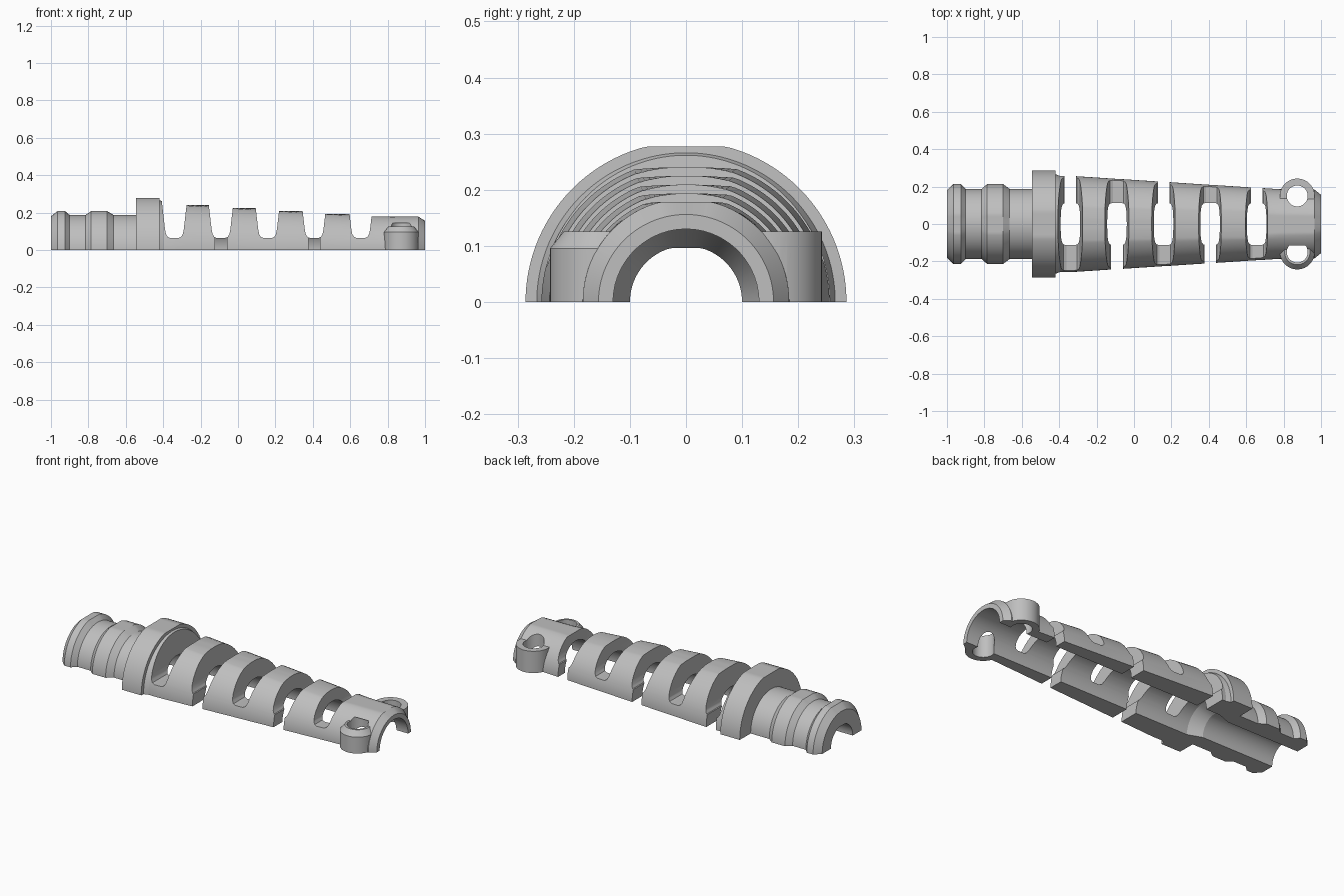
import bpy, bmesh, math
from mathutils import Vector

cube = bpy.data.objects.get("Cube")
if cube:
    bpy.data.objects.remove(cube)

grey = bpy.data.materials.new("plain_grey")
grey.use_nodes = True
tone = (0.52, 0.52, 0.52, 1)
grey.diffuse_color = tone
grey.node_tree.nodes["Principled BSDF"].inputs["Base Color"].default_value = tone


def finish(bm, name):
    bmesh.ops.recalc_face_normals(bm, faces=bm.faces)
    mesh = bpy.data.meshes.new(name)
    bm.to_mesh(mesh)
    bm.free()
    mesh.materials.append(grey)
    obj = bpy.data.objects.new(name, mesh)
    bpy.context.collection.objects.link(obj)
    return obj


def lathe(name, profile, steps, axis="x", centre=(0, 0, 0)):
    """Closed solid turned about an axis; an optional third value flattens its top."""
    bm = bmesh.new()
    rings = []
    for along, radius, *top in profile:
        ring = []
        for i in range(steps):
            a = math.tau * (i + 0.5) / steps
            u, v = radius * math.cos(a), radius * math.sin(a)
            if top:
                v = min(v, top[0])
            co = (along, u, v) if axis == "x" else (u, v, along)
            ring.append(bm.verts.new(Vector(co) + Vector(centre)))
        rings.append(ring)
    for a, b in zip(rings, rings[1:]):
        for i in range(steps):
            j = (i + 1) % steps
            bm.faces.new((a[i], a[j], b[j], b[i]))
    bm.faces.new(rings[0])
    bm.faces.new(rings[-1])
    return finish(bm, name)


def prism(name, outline, y0, y1):
    """Outline in x and z, extruded along y."""
    bm = bmesh.new()
    a, b = ([bm.verts.new((x, y, z)) for x, z in outline] for y in (y0, y1))
    bm.faces.new(a)
    bm.faces.new(b)
    for i in range(len(a)):
        j = (i + 1) % len(a)
        bm.faces.new((a[i], a[j], b[j], b[i]))
    return finish(bm, name)


def box(name, x0, x1, y0, y1, z0, z1):
    return prism(name, [(x0, z0), (x1, z0), (x1, z1), (x0, z1)], y0, y1)


def combine(target, tool, operation):
    mod = target.modifiers.new(operation.lower(), "BOOLEAN")
    mod.operation, mod.solver, mod.object = operation, "EXACT", tool
    bpy.context.view_layer.objects.active = target
    bpy.ops.object.modifier_apply(modifier=mod.name)
    bpy.data.objects.remove(tool)


slots = [-0.34 + 0.249 * n for n in range(5)]

# Ribbed plug and collar
profile = [
    (-1, 0.18), (-0.965, 0.214, 0.208), (-0.925, 0.214, 0.208), (-0.9, 0.187),
    (-0.815, 0.187), (-0.785, 0.214, 0.208), (-0.7, 0.214, 0.208), (-0.665, 0.187),
    (-0.546, 0.187), (-0.545, 0.286, 0.277), (-0.421, 0.286, 0.277),
    (-0.42, 0.266), (-0.395, 0.257)]
# Tapering sleeve, each segment between slots with its own level top
for n, x in enumerate(slots):
    radius = 0.2575 - 0.064 * (x + 0.34)
    profile += [(x - 0.003, radius, 0.2555 - 0.0155 * n),
                (x + 0.003, radius, 0.24 - 0.0155 * n)]
# Cable end
profile += [(0.78, 0.186, 0.178), (0.965, 0.184, 0.178), (1, 0.156)]
body = lathe("strain_relief_half", profile, 144)

# Screw lugs on both sides of the cable end; the one at -y is chamfered
lug_x, lug_y, lug_r = 0.873, 0.15, 0.093
plain = [(-0.1, lug_r), (0.126, lug_r)]
chamfered = [(-0.1, lug_r), (0.095, lug_r), (0.126, 0.068)]
for side, shape in ((1, plain), (-1, chamfered)):
    combine(body, lathe("lug", shape, 48, "z", (lug_x, side * lug_y, 0)), "UNION")

# Stepped bore for the cable
bore = lathe("bore", [(-1.1, 0.1, 0.096), (-0.54, 0.1, 0.096), (-0.46, 0.13), (1.1, 0.13)], 64)
combine(body, bore, "DIFFERENCE")

# Screw holes, the chamfered lug's hole ending below the shell
for side, top in ((1, 0.4), (-1, 0.145)):
    hole = lathe("hole", [(-0.4, 0.056), (top, 0.056)], 40, "z", (lug_x, side * lug_y, 0))
    combine(body, hole, "DIFFERENCE")

# Flexing slots, open to the bottom on alternating sides
half = [(0.022, 0.064), (0.036, 0.07), (0.045, 0.085), (0.05, 0.11), (0.072, 0.3)]
for n, x in enumerate(slots):
    outline = [(x + w, z) for w, z in half] + [(x - w, z) for w, z in reversed(half)]
    combine(body, prism("slot", outline, -0.5, 0.5), "DIFFERENCE")
    y0, y1 = (0.01, 0.45) if n % 2 == 0 else (-0.45, -0.01)
    combine(body, box("gap", x - 0.031, x + 0.031, y0, y1, -0.5, 0.09), "DIFFERENCE")

# Flat parting face on the ground
combine(body, box("lower_half", -1.5, 1.5, -0.7, 0.7, -0.7, 0), "DIFFERENCE")

bpy.ops.object.select_all(action="DESELECT")
body.select_set(True)
bpy.context.view_layer.objects.active = body
bpy.ops.object.shade_smooth_by_angle(angle=math.radians(20))
